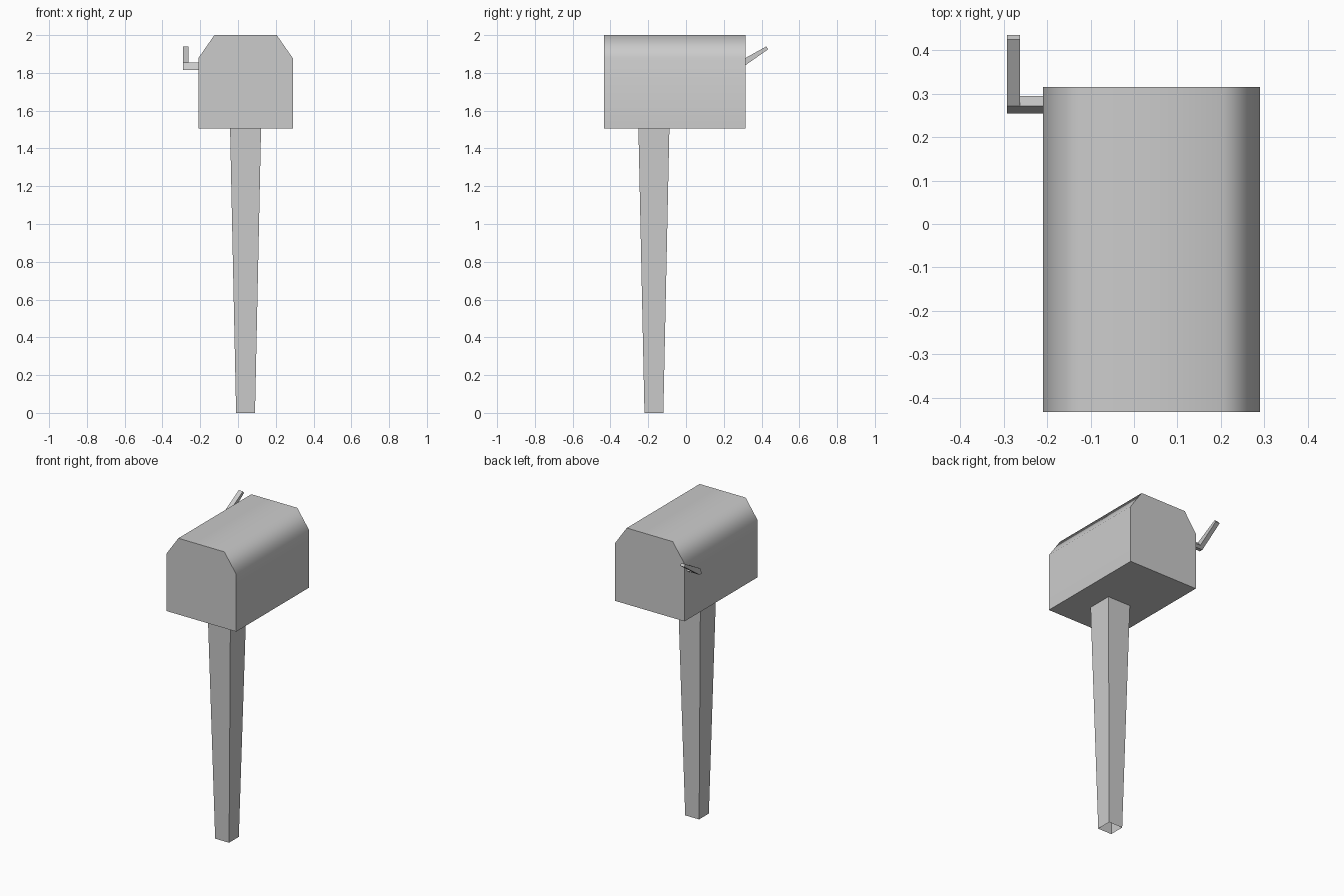
import bpy, bmesh, math
from mathutils import Vector

cube = bpy.data.objects.get("Cube")
if cube:
    bpy.data.objects.remove(cube, do_unlink=True)

grey = bpy.data.materials.new("plain grey")
grey.use_nodes = True
grey.diffuse_color = (0.6, 0.6, 0.6, 1)
grey.node_tree.nodes["Principled BSDF"].inputs["Base Color"].default_value = (0.6, 0.6, 0.6, 1)


def loft(name, start, end, caps=(True, True)):
    """Join two matching outlines with side faces and optional end caps."""
    bm = bmesh.new()
    a = [bm.verts.new(p) for p in start]
    b = [bm.verts.new(p) for p in end]
    n = len(a)
    for i in range(n):
        j = (i + 1) % n
        bm.faces.new((a[i], a[j], b[j], b[i]))
    for ring, wanted in zip((a, b), caps):
        if wanted:
            bm.faces.new(ring)
    bmesh.ops.recalc_face_normals(bm, faces=bm.faces)
    mesh = bpy.data.meshes.new(name)
    bm.to_mesh(mesh)
    bm.free()
    mesh.materials.append(grey)
    obj = bpy.data.objects.new(name, mesh)
    bpy.context.collection.objects.link(obj)
    return obj


def square(cx, cy, half, z):
    return [(cx + sx * half, cy + sy * half, z)
            for sx, sy in ((-1, -1), (1, -1), (1, 1), (-1, 1))]


# Tapered post, open at both ends
loft("post", square(0.04, -0.17, 0.05, 0), square(0.04, -0.17, 0.082, 1.505), (False, False))

# Box with sloping shoulders, shaded smoothly over the roof
half = [(0.25, 1.505), (0.25, 1.878), (0.165, 2.0)]
outline = half + [(-x, z) for x, z in reversed(half)]
box = loft("box", *[[(0.04 + x, y, z) for x, z in outline] for y in (-0.433, 0.315)])
bpy.context.view_layer.objects.active = box
box.select_set(True)
bpy.ops.object.shade_smooth_by_angle(angle=math.radians(60))
weighted = box.modifiers.new("even shading", 'WEIGHTED_NORMAL')
weighted.keep_sharp = True

# Flag: short arm out of the side, then a slanted bar on its end
section = [(0.255, 1.815), (0.272, 1.855), (0.295, 1.827), (0.278, 1.815)]
loft("flag_arm", *[[(x, y, z) for y, z in section] for x in (-0.21, -0.292)], caps=(False, True))


def bar_end(upper, lower):
    return [(-0.292, *upper), (-0.262, *upper), (-0.262, *lower), (-0.292, *lower)]


loft("flag_bar", bar_end(section[1], section[2]),
     bar_end((0.425, 1.94), (0.435, 1.925)), (False, True))
